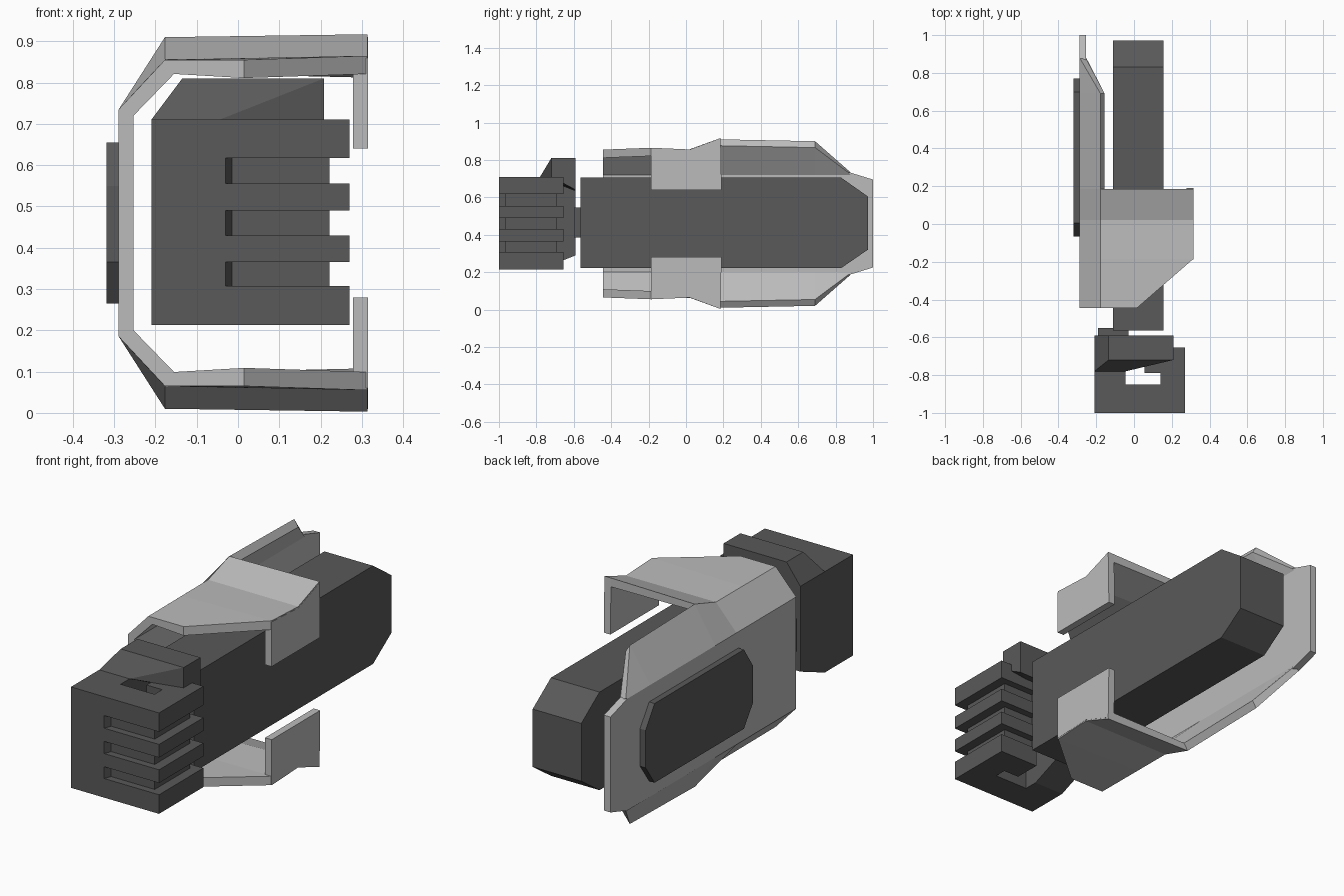
import bpy, bmesh

if "Cube" in bpy.data.objects:
    bpy.data.objects.remove(bpy.data.objects["Cube"])

MID = 0.46  # height of the plane the armour is mirrored about


def material(name, v):
    m = bpy.data.materials.new(name)
    m.diffuse_color = (v, v, v, 1)
    m.use_nodes = True
    m.node_tree.nodes["Principled BSDF"].inputs["Base Color"].default_value = m.diffuse_color
    return m


DARK = material("dark_grey", 0.10)
LIGHT = material("light_grey", 0.50)


def finish(bm, name, mat):
    bmesh.ops.recalc_face_normals(bm, faces=bm.faces)
    me = bpy.data.meshes.new(name)
    bm.to_mesh(me)
    bm.free()
    me.materials.append(mat)
    ob = bpy.data.objects.new(name, me)
    bpy.context.collection.objects.link(ob)
    return ob


def loft(name, sections, mat):
    """Skin a list of matching closed sections and cap both ends."""
    bm = bmesh.new()
    rings = [[bm.verts.new(p) for p in s] for s in sections]
    n = len(rings[0])
    for a, b in zip(rings, rings[1:]):
        for i in range(n):
            j = (i + 1) % n
            bm.faces.new((a[i], a[j], b[j], b[i]))
    bm.faces.new(rings[0])
    bm.faces.new(rings[-1])
    return finish(bm, name, mat)


def prism_x(name, yz, x0, x1, mat):
    return loft(name, [[(x, y, z) for y, z in yz] for x in (x0, x1)], mat)


def prism_z(name, xy, z0, z1, mat):
    return loft(name, [[(x, y, z) for x, y in xy] for z in (z0, z1)], mat)


def mirror_z(ob):
    """Mirror the part across the plane z = MID."""
    for v in ob.data.vertices:
        v.co.z -= MID
    ob.location.z = MID
    m = ob.modifiers.new("mirror", 'MIRROR')
    m.use_axis = (False, False, True)
    m.use_mirror_merge = False


# Forearm block with chamfered back end
prism_x("forearm", [(-.565, .222), (-.565, .705), (.83, .705), (.972, .605),
                    (.972, .32), (.83, .222)], -.11, .155, DARK)

# Wrist peg
prism_x("wrist", [(-.60, .385), (-.60, .545), (-.55, .545), (-.55, .385)],
        -.19, -.03, DARK)

# Palm, tapering towards the wrist
prism_x("palm", [(-.85, .213), (-.85, .71), (-.78, .71), (-.59, .635),
                 (-.59, .29), (-.78, .213)], -.21, -.045, DARK)

# Curled fingers
curl = [(-.21, -1), (.27, -1), (.27, -.655), (.055, -.655), (.055, -.79),
        (.14, -.79), (.14, -.85), (-.21, -.85)]
for i, (z0, z1) in enumerate([(.213, .307), (.365, .43), (.49, .555), (.617, .71)]):
    prism_z(f"finger_{i + 1}", curl, z0, z1, DARK)

# Recessed webs between the fingers
web = [(-.21, -1), (-.03, -1), (-.015, -.965), (.222, -.965), (.222, -.69),
       (.055, -.69), (.055, -.79), (.14, -.79), (.14, -.85), (-.21, -.85)]
for i, (z0, z1) in enumerate([(.307, .365), (.43, .49), (.555, .617)]):
    prism_z(f"finger_web_{i + 1}", web, z0, z1, DARK)

# Thumb folded over the top of the fist
bm = bmesh.new()
for p in [(-.21, -.78, .71), (-.045, -.78, .71), (.208, -.72, .71),
          (-.135, -.72, .81), (.208, -.72, .81), (-.135, -.59, .81),
          (.208, -.59, .81), (-.21, -.59, .71), (-.21, -.59, .635),
          (.208, -.59, .64)]:
    bm.verts.new(p)
bmesh.ops.convex_hull(bm, input=bm.verts)
bmesh.ops.dissolve_limit(bm, angle_limit=.02, verts=bm.verts, edges=bm.edges)
finish(bm, "thumb", DARK)

# Outer side plate of the armour
prism_x("side_plate", [(-.445, .185), (-.445, .735), (.87, .735), (1, .695),
                       (1, .225), (.87, .185)], -.289, -.253, LIGHT)

# Slanted shoulder strips joining side plate and top plate
T = .034
strip = []
for y, h in [(-.445, .855), (.02, .857), (.185, .91), (.69, .90)]:
    strip.append([(-.289, y, .735), (-.177, y, h), (-.155, y, h - T), (-.253, y, .72)])
strip.append([(-.289, .87, .735), (-.285, .875, .738), (-.257, .88, .724), (-.253, .88, .72)])
mirror_z(loft("shoulder_strip", strip, LIGHT))

# Top plate: cut front corner, ramp at the back
top = []
for y, xr, hl, hr in [(-.445, .015, .855, .855), (-.185, .314, .856, .865),
                      (.02, .314, .857, .856), (.185, .314, .91, .917)]:
    top.append([(-.177, y, hl), (xr, y, hr), (xr, y, hr - T - .01), (-.155, y, hl - T)])
mirror_z(loft("top_plate", top, LIGHT))

# Down-turned hook flap
mirror_z(prism_x("hook_flap", [(-.188, .64), (-.188, .86), (.02, .85), (.185, .91),
                               (.19, .64)], .279, .315, LIGHT))

# Octagonal pod on the outside of the plate
prism_x("side_pod", [(-.065, .365), (-.065, .55), (.005, .655), (.70, .655),
                     (.77, .55), (.77, .365), (.70, .265), (.005, .265)],
        -.319, -.285, DARK)
